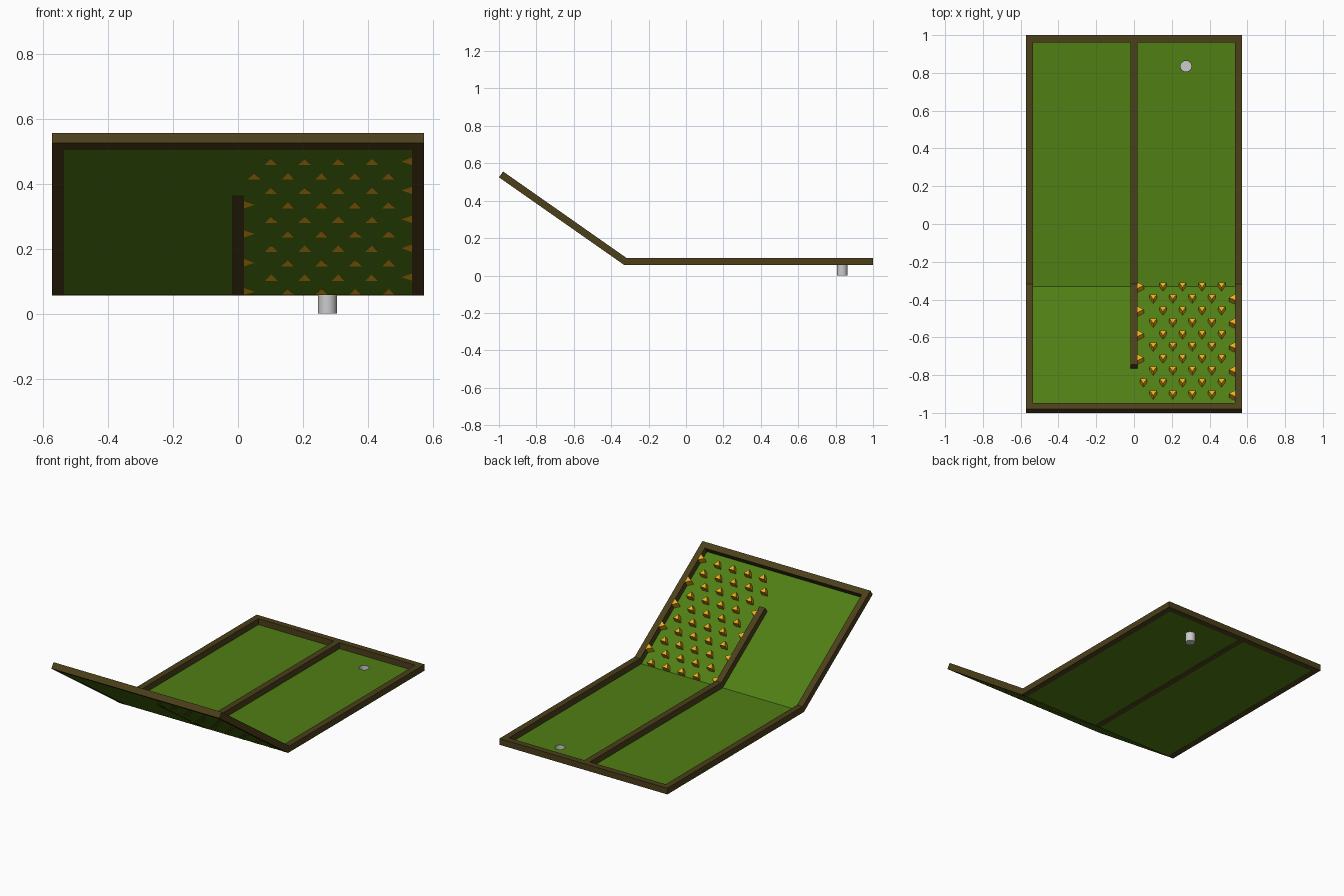
import bpy, bmesh
from math import sin, cos, tan, pi, radians

if "Cube" in bpy.data.objects:
    bpy.data.objects.remove(bpy.data.objects["Cube"])

A = radians(35)
Z0, H = 0.056, 0.038        # underside height, rail height
BEND = -0.33                # where the ramp starts
S_END = 0.67 / cos(A)       # ramp length along the slope
W, T, D = 0.573, 0.038, 0.019   # half width, rail width, half divider width
CUP = (0.275, 0.835, 0.029)     # x, y, radius


def mat(name, rgb):
    m = bpy.data.materials.new(name)
    m.diffuse_color = (*rgb, 1)
    m.use_nodes = True
    m.node_tree.nodes["Principled BSDF"].inputs["Base Color"].default_value = m.diffuse_color
    return m


wood = mat("wood", (0.07, 0.05, 0.01))
grass = mat("grass", (0.08, 0.21, 0.007))
orange = mat("orange", (0.85, 0.42, 0.01))


def ramp(s, h=0.0):
    """(y, z) at distance s up the slope and h above it."""
    return (BEND - s * cos(A) + h * sin(A), Z0 + s * sin(A) + h * cos(A))


def finish(name, bm, material=None):
    me = bpy.data.meshes.new(name)
    bm.to_mesh(me)
    bm.free()
    ob = bpy.data.objects.new(name, me)
    bpy.context.collection.objects.link(ob)
    if material:
        me.materials.append(material)
    return ob


def prism(bm, base, offset):
    """Closed solid from a base polygon swept by offset."""
    a = [bm.verts.new(p) for p in base]
    b = [bm.verts.new([p[i] + offset[i] for i in range(3)]) for p in base]
    bm.faces.new(a)
    bm.faces.new(b)
    for i in range(len(a)):
        j = (i + 1) % len(a)
        bm.faces.new((a[i], a[j], b[j], b[i]))
    bmesh.ops.recalc_face_normals(bm, faces=bm.faces)


def rail(name, x0, x1, profile):
    bm = bmesh.new()
    prism(bm, [(x0, y, z) for y, z in profile], (x1 - x0, 0, 0))
    finish(name, bm, wood)


def bent(s, y_back):
    """Side profile of a rail following the flat lane and the ramp."""
    return [(y_back, Z0), (BEND, Z0), ramp(s), ramp(s, H),
            (BEND + H * tan(A / 2), Z0 + H), (y_back, Z0 + H)]


# Rails and divider
rail("left_rail", -W, -W + T, bent(S_END, 1))
rail("right_rail", W - T, W, bent(S_END, 1))
rail("divider", -D, D, bent(0.435 / cos(A), 1 - T))
rail("back_rail", -W + T, W - T, [(1 - T, Z0), (1, Z0), (1, Z0 + H), (1 - T, Z0 + H)])
rail("top_rail", -W + T, W - T,
     [ramp(S_END - T), ramp(S_END), ramp(S_END, H), ramp(S_END - T, H)])


# Floor: ramp sheet and two flat lanes, the right one with a hole
def ring(bm, pts):
    v = [bm.verts.new(p) for p in pts]
    return [bm.edges.new((v[i - 1], v[i])) for i in range(len(v))]


def circle(z, n=24):
    x, y, r = CUP
    return [(x + r * cos(2 * pi * i / n), y + r * sin(2 * pi * i / n), z) for i in range(n)]


def sheet(name, x0, x1, near, far, hole=None):
    bm = bmesh.new()
    edges = ring(bm, [(x0, *near), (x1, *near), (x1, *far), (x0, *far)])
    if hole:
        edges += ring(bm, hole)
    bmesh.ops.triangle_fill(bm, edges=edges, use_beauty=True)
    for f in bm.faces:
        f.normal_update()
        if f.normal.z < 0:
            f.normal_flip()
    finish(name, bm, grass)


FZ = 0.001   # lifts the turf just clear of the rail undersides
sheet("ramp_floor", -W + T, W - T, ramp(S_END - T, FZ), (BEND, Z0 + FZ))
sheet("left_lane", -W + T, -D, (BEND, Z0 + FZ), (1 - T, Z0 + FZ))
sheet("right_lane", D, W - T, (BEND, Z0 + FZ), (1 - T, Z0 + FZ), circle(Z0 + FZ))

# Cup below the hole
bm = bmesh.new()
top = [bm.verts.new(p) for p in circle(Z0 + FZ)]
low = [bm.verts.new(p) for p in circle(0)]
bm.faces.new(low[::-1])
for i in range(len(top)):
    bm.faces.new((low[i - 1], low[i], top[i], top[i - 1]))
cup = finish("cup", bm)
bpy.context.view_layer.objects.active = cup
cup.select_set(True)
bpy.ops.object.shade_smooth_by_angle(angle=radians(30))

# Triangular pegs on the ramp, in ten staggered rows
SIDE, TALL = 0.039, 0.033
bm = bmesh.new()


def peg(tri):
    up = (0, H * sin(A), H * cos(A))
    prism(bm, [(x, *ramp(s)) for x, s in tri], up)


def uphill(x, s):
    peg([(x - SIDE / 2, s), (x + SIDE / 2, s), (x, s + TALL)])


def from_wall(x, s, direction):
    peg([(x, s), (x, s + SIDE), (x + direction * TALL, s + SIDE / 2)])


for row in range(10):
    s = 0.699 - 0.0776 * row
    shifted = row % 2
    for k in range(4):
        uphill(0.102 + 0.0517 * shifted + 0.1033 * k, s)
    if not shifted:
        from_wall(W - T, s, -1)
    elif row == 1:
        uphill(0.05, s)
    else:
        from_wall(D, s, 1)
finish("pegs", bm, orange)
